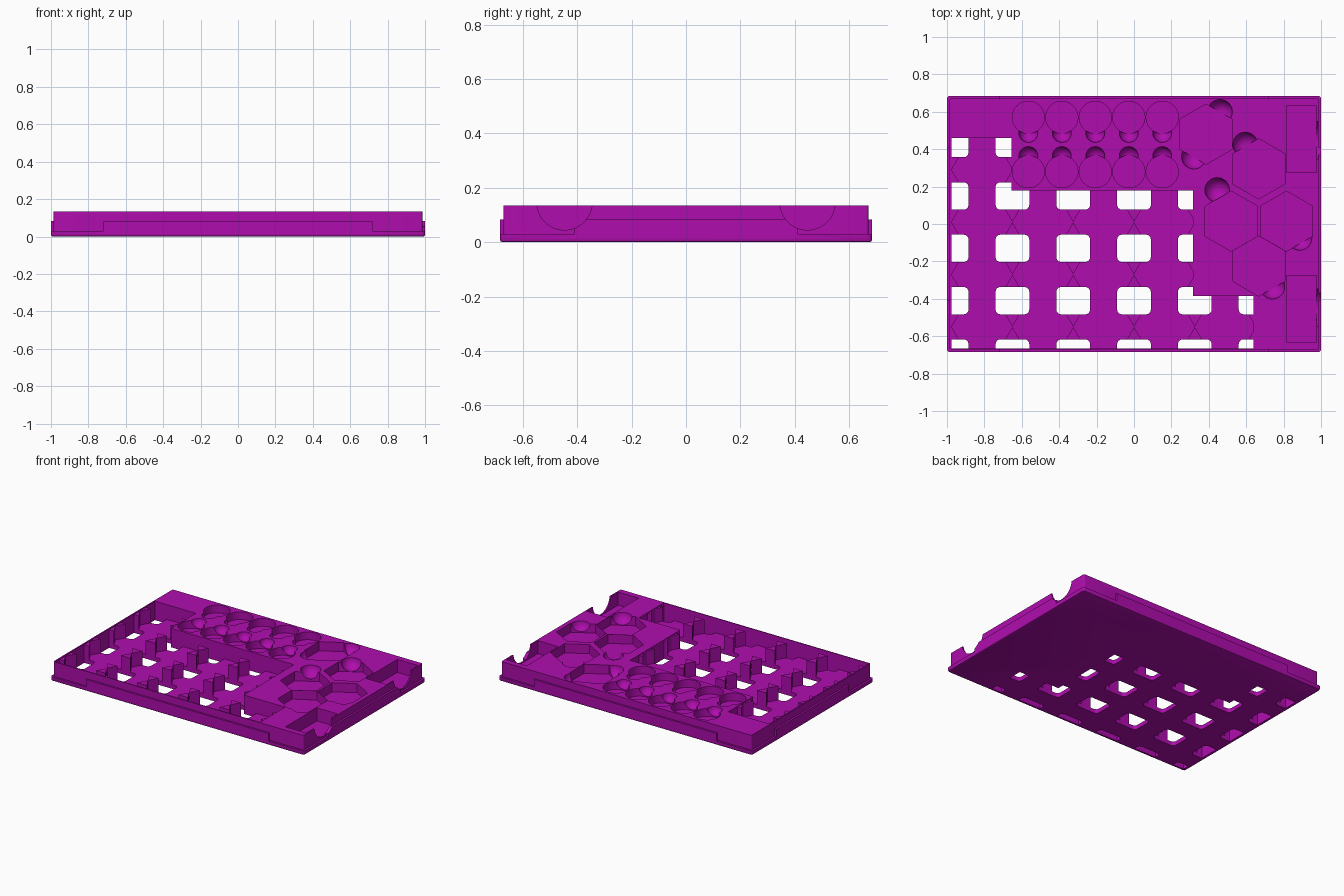
import bpy, bmesh, math
from mathutils import Vector

cube = bpy.data.objects.get("Cube")
if cube:
    bpy.data.objects.remove(cube, do_unlink=True)

# One purple plastic material
COLOUR = (0.43, 0.004, 0.42, 1)
purple = bpy.data.materials.new("purple plastic")
purple.use_nodes = True
purple.diffuse_color = COLOUR
purple.node_tree.nodes["Principled BSDF"].inputs["Base Color"].default_value = COLOUR

TOP, FLOOR, OVER = 0.135, 0.03, 0.3


def finish(name, bm):
    bmesh.ops.recalc_face_normals(bm, faces=bm.faces)
    mesh = bpy.data.meshes.new(name)
    bm.to_mesh(mesh)
    bm.free()
    mesh.materials.append(purple)
    obj = bpy.data.objects.new(name, mesh)
    bpy.context.collection.objects.link(obj)
    return obj


def prism(name, outlines, low, high, along_x=False, chamfer=0):
    """Extrude outlines from low to high, along z or along x."""
    bm = bmesh.new()
    for outline in outlines:
        face = bm.faces.new([bm.verts.new((x, y, low)) for x, y in outline])
        out = bmesh.ops.extrude_face_region(bm, geom=[face], use_keep_orig=True)
        for v in out["geom"]:
            if isinstance(v, bmesh.types.BMVert):
                v.co.z = high
    if chamfer:
        rim = [e for e in bm.edges if all(v.co.z < (low + high) / 2 for v in e.verts)]
        bmesh.ops.bevel(bm, geom=rim, offset=chamfer, segments=2, profile=0.5, affect='EDGES')
    if along_x:
        for v in bm.verts:
            v.co = Vector((v.co.z, v.co.x, v.co.y))
    return finish(name, bm)


def balls(name, spots, radius):
    bm = bmesh.new()
    for x, y in spots:
        made = bmesh.ops.create_uvsphere(bm, u_segments=32, v_segments=16, radius=radius)
        bmesh.ops.translate(bm, verts=made["verts"], vec=(x, y, TOP + 0.002))
    return finish(name, bm)


def ring(cx, cy, radius, count, turn=0.0):
    return [(cx + radius * math.cos(turn + math.tau * i / count),
             cy + radius * math.sin(turn + math.tau * i / count)) for i in range(count)]


def block(x0, x1, y0, y1):
    return [(x0, y0), (x1, y0), (x1, y1), (x0, y1)]


def rounded(cx, cy, hx, hy, r, steps=4):
    pts = []
    for q, (sx, sy) in enumerate([(1, 1), (-1, 1), (-1, -1), (1, -1)]):
        for i in range(steps + 1):
            a = (q + i / steps) * math.pi / 2
            pts.append((cx + sx * (hx - r) + r * math.cos(a), cy + sy * (hy - r) + r * math.sin(a)))
    return pts


def combine(obj, tool, operation='DIFFERENCE', keep=False):
    mod = obj.modifiers.new("combine", 'BOOLEAN')
    mod.operation, mod.solver, mod.object = operation, 'EXACT', tool
    graph = bpy.context.evaluated_depsgraph_get()
    mesh = bpy.data.meshes.new_from_object(obj.evaluated_get(graph))
    obj.modifiers.clear()
    obj.data = mesh
    if not keep:
        bpy.data.objects.remove(tool, do_unlink=True)


# Tray body: chamfered base, raised middle of the rim, narrower upper block
tray = prism("tray", [rounded(0, 0, 1, 0.685, 0.015)], 0, FLOOR, chamfer=0.01)
combine(tray, prism("long_rim", [block(-0.72, 0.72, -0.685, 0.685)], 0.015, 0.083), 'UNION')
combine(tray, prism("short_rim", [block(-1, 1, -0.41, 0.41)], 0.015, 0.083), 'UNION')
combine(tray, prism("upper_block", [rounded(0, 0, 0.986, 0.672, 0.01)], 0.02, TOP), 'UNION')

# Stepped main cavity
stairs = [(-0.977, -0.665), (0.64, -0.665), (0.64, -0.385), (0.315, -0.385),
          (0.315, 0.18), (-0.655, 0.18), (-0.655, 0.46), (-0.977, 0.46)]
combine(tray, prism("cavity", [stairs], FLOOR, OVER))

# Grid of floor windows, with posts left between the hexagonal tile spaces
PITCH_X, PITCH_Y = 0.325, 0.28
grid = [(-0.975 + PITCH_X * i, 0.43 - PITCH_Y * j) for i in range(6) for j in range(5)]
region = prism("region", [stairs], -0.2, OVER)
windows = prism("windows", [rounded(x, y, 0.09, 0.073, 0.025) for x, y in grid], -0.1, 0.2)
hx, hy = PITCH_X / 4 * 0.99, PITCH_Y / 2 * 0.99
posts = prism("tile_posts", [[(x + hx, y), (x, y + hy), (x - hx, y), (x, y - hy)]
                             for x, y in grid], FLOOR, TOP - 0.005)
combine(posts, windows, keep=True)
combine(posts, region, 'INTERSECT', keep=True)
combine(windows, region, 'INTERSECT')
combine(tray, windows)

# Round token pockets with finger scoops
columns = [-0.565 + 0.179 * i for i in range(5)]
combine(tray, prism("token_pockets", [ring(x, y, 0.086, 48) for x in columns
                                      for y in (0.57, 0.28)], 0.08, OVER))
combine(tray, balls("token_scoops", [(x, y) for x in columns for y in (0.487, 0.363)], 0.051))

# Hexagonal pockets with finger scoops
hexes = [(0.385, 0.48), (0.667, 0.295), (0.52, 0.015), (0.815, 0.015), (0.667, -0.225)]
combine(tray, prism("hex_pockets", [ring(x, y, 0.161, 6, math.pi / 6) for x, y in hexes], 0.07, OVER))
scoops = [(0.46, 0.6), (0.32, 0.36), (0.595, 0.425), (0.445, 0.182), (0.885, -0.075), (0.74, -0.335)]
combine(tray, balls("hex_scoops", scoops, 0.066))

# Card pockets at the right end, with wall notches and small round holes
sides = (-1, 1)
combine(tray, prism("card_pockets", [block(0.815, 0.976, s * 0.4525 - 0.1775, s * 0.4525 + 0.1775)
                                     for s in sides], 0.042, OVER))
combine(tray, prism("wall_notches", [ring(s * 0.447, 0.147, 0.102, 48) for s in sides],
                    0.96, 1.1, along_x=True))
combine(tray, prism("wall_holes", [ring(s * 0.333, 0.103, 0.015, 20) for s in sides],
                    0.965, 1.1, along_x=True))

# Smooth shading with sharp edges kept
for obj in (tray, posts):
    bpy.ops.object.select_all(action='DESELECT')
    obj.select_set(True)
    bpy.context.view_layer.objects.active = obj
    bpy.ops.object.shade_smooth_by_angle(angle=math.radians(30))
